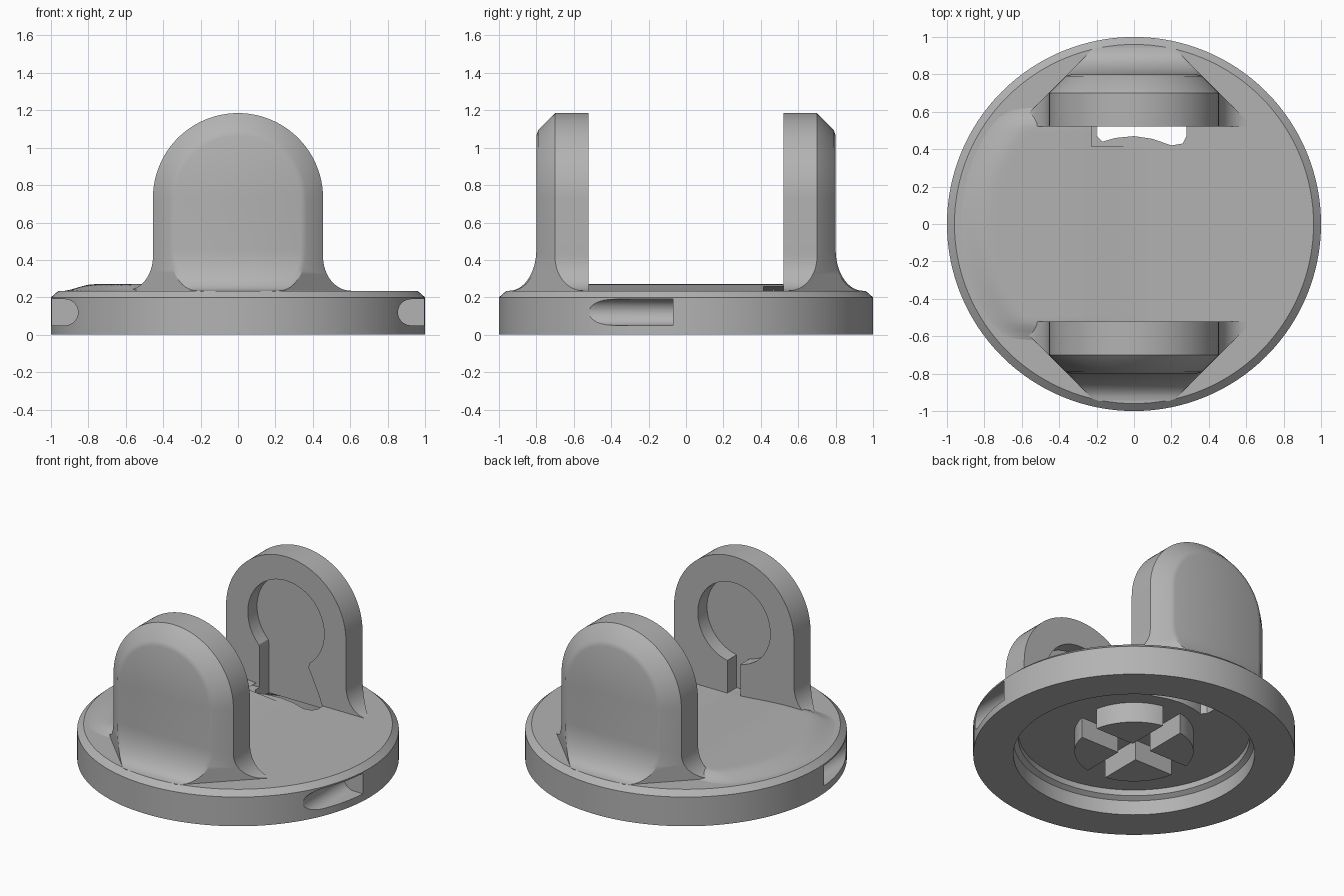
import bpy, bmesh
from math import sin, cos, pi, radians, sqrt, hypot

if "Cube" in bpy.data.objects:
    bpy.data.objects.remove(bpy.data.objects["Cube"])

grey = bpy.data.materials.new("plain grey")
grey.use_nodes = True
GREY = (0.45, 0.45, 0.45, 1)
grey.diffuse_color = GREY
grey.node_tree.nodes["Principled BSDF"].inputs["Base Color"].default_value = GREY


def finish(name, bm):
    """Turn a bmesh into a grey object."""
    bmesh.ops.recalc_face_normals(bm, faces=bm.faces)
    mesh = bpy.data.meshes.new(name)
    bm.to_mesh(mesh)
    bm.free()
    mesh.materials.append(grey)
    obj = bpy.data.objects.new(name, mesh)
    bpy.context.collection.objects.link(obj)
    return obj


def activate(obj):
    bpy.ops.object.select_all(action='DESELECT')
    obj.select_set(True)
    bpy.context.view_layer.objects.active = obj


def smooth(obj):
    activate(obj)
    bpy.ops.object.shade_smooth_by_angle(angle=radians(30))


def prism(name, outline, axis, lo, hi):
    """Extrude a 2D outline along the y or z axis."""
    bm = bmesh.new()

    def place(p, d):
        return (p[0], d, p[1]) if axis == 'y' else (p[0], p[1], d)
    a = [bm.verts.new(place(p, lo)) for p in outline]
    b = [bm.verts.new(place(p, hi)) for p in outline]
    bm.faces.new(a)
    bm.faces.new(b)
    for i in range(len(a)):
        j = (i + 1) % len(a)
        bm.faces.new((a[i], a[j], b[j], b[i]))
    return finish(name, bm)


def cut(obj, cutter):
    mod = obj.modifiers.new("cut", 'BOOLEAN')
    mod.operation = 'DIFFERENCE'
    mod.solver = 'EXACT'
    mod.object = cutter
    activate(obj)
    bpy.ops.object.modifier_apply(modifier=mod.name)
    bpy.data.objects.remove(cutter)


def arc(cx, cz, r, start, end, n):
    steps = [radians(start + (end - start) * i / n) for i in range(n + 1)]
    return [(cx + r * cos(a), cz + r * sin(a)) for a in steps]


# Round base, hollow underneath
TOP = 0.235
FLOOR = 0.16
profile = [(0.72, FLOOR), (0.72, 0.12), (0.75, 0.10), (0.75, 0), (1, 0), (1, 0.2), (0.96, TOP)]
SEG = 128
bm = bmesh.new()
rings = [[bm.verts.new((r * cos(2 * pi * k / SEG), r * sin(2 * pi * k / SEG), z))
          for k in range(SEG)] for r, z in profile]
for lower, upper in zip(rings, rings[1:]):
    for k in range(SEG):
        n = (k + 1) % SEG
        bm.faces.new((lower[k], lower[n], upper[n], upper[k]))
bm.faces.new(rings[0])
bm.faces.new(rings[-1])
base = finish("base", bm)

# Rounded grip pockets in both flanks
for side in (-1, 1):
    slot = arc(0.925, 0.12, 0.07, 90, 270, 16) + [(1.2, 0.05), (1.2, 0.19)]
    cut(base, prism("pocket_cutter", [(side * x, z) for x, z in slot], 'y', -1.1, -0.07))

# Opening through the base at the foot of the back lug
opening = [(-0.2, 0.62), (-0.2, 0.47), (-0.17, 0.44), (-0.1, 0.46), (0, 0.47), (0.1, 0.455),
           (0.2, 0.42), (0.26, 0.43), (0.28, 0.47), (0.28, 0.62)]
cut(base, prism("opening_cutter", opening, 'z', 0.05, 0.4))
smooth(base)

# Upright lugs: an arch with a 45 degree rim and a flared foot
INNER, OUTER, WIDTH, CENTRE = 0.52, 0.80, 0.455, 0.73
RIM = 1.155


def flare(z, height):
    u = min(1, max(0, 1 - (z - TOP) / height))
    return 1 - sqrt(1 - u * u)


def stem_section(z):
    w = WIDTH + 0.15 * flare(z, 0.18)
    o = OUTER + 0.145 * flare(z, 0.22)
    return [(w, INNER, z), (w, RIM - w, z), (RIM - o + 0.01, o - 0.01, z), (RIM - o - 0.02, o, z)]


def arch_section(a):
    rows = ((0, INNER), (0, RIM - WIDTH), (0.09, OUTER - 0.01), (0.12, OUTER))
    return [((WIDTH - d) * cos(a), y, CENTRE + (WIDTH - d) * sin(a)) for d, y in rows]


def lug(name, side):
    levels = [0.2] + [TOP + 0.22 * (i / 12) ** 1.7 for i in range(13)]
    half = [stem_section(z) for z in levels]
    left = [[(-x, y, z) for x, y, z in s] for s in reversed(half)]
    sections = half + [arch_section(pi * i / 48) for i in range(49)] + left
    bm = bmesh.new()
    grid = [[bm.verts.new((x, side * y, z)) for x, y, z in s] for s in sections]
    for s, t in zip(grid, grid[1:]):
        for k in range(3):
            bm.faces.new((s[k], s[k + 1], t[k + 1], t[k]))
    last = len(grid) - 1
    mid = last // 2
    for i in range(mid - 1):
        bm.faces.new((grid[i][3], grid[i + 1][3], grid[last - i - 1][3], grid[last - i][3]))
    bm.faces.new([grid[i][3] for i in (mid - 1, mid, mid + 1)])
    bm.faces.new([s[0] for s in grid])
    bm.faces.new(grid[0] + grid[last][::-1])
    return finish(name, bm)


# Back lug with a flared keyhole recess
back = lug("back_lug", 1)
keyhole = arc(0, CENTRE, 0.29, -52, 225, 48) + [
    (-0.2, 0.5), (-0.2, 0.1), (0.28, 0.1), (0.28, 0.22), (0.25, 0.3), (0.2, 0.41), (0.17, 0.47)]
cut(back, prism("keyhole_cutter", keyhole, 'y', 0.4, 0.62))
smooth(back)

# Front lug with a round recess and narrow slot
front = lug("front_lug", -1)
socket = arc(0, CENTRE, 0.275, -79.5, 259.5, 48) + [(-0.05, 0.15), (0.05, 0.15)]
cut(front, prism("socket_cutter", socket, 'y', -0.62, -0.4))
smooth(front)


# Shallow swelling on one side of the deck
def ramp(t):
    t = min(1, max(0, t))
    return t * t * (3 - 2 * t)


bm = bmesh.new()
bmesh.ops.create_grid(bm, x_segments=48, y_segments=48, size=0.62)
for v in bm.verts:
    v.co.x = v.co.x - 0.33
    x, y = v.co.x, v.co.y
    swell = ramp((0.95 - hypot(x, y)) / 0.18) * ramp((0.15 - x) / 0.6) * ramp((0.64 - abs(y)) / 0.12)
    v.co.z = TOP - 0.002 + 0.037 * swell
outside = [v for v in bm.verts if hypot(v.co.x, v.co.y) > 0.955]
bmesh.ops.delete(bm, geom=outside, context='VERTS')
# keep the foot opening clear
over = [f for f in bm.faces if f.calc_center_median().y > 0.41 and f.calc_center_median().x > -0.23]
bmesh.ops.delete(bm, geom=over, context='FACES')
swelling = finish("deck_swelling", bm)
if swelling.data.polygons[0].normal.z < 0:
    swelling.data.flip_normals()
smooth(swelling)

# Four quarter-round posts under the base, parted by a cross-shaped gap
GAP, POST = 0.07, 0.37
reach = sqrt(POST ** 2 - GAP ** 2)
for i, (sx, sy) in enumerate(((1, 1), (-1, 1), (-1, -1), (1, -1))):
    quarter = [(GAP, GAP)] + arc(0, 0, POST, 10.9, 79.1, 14)
    post = prism(f"under_post_{i + 1}", [(sx * x, sy * y) for x, y in quarter], 'z', 0.02, FLOOR + 0.01)
    smooth(post)
